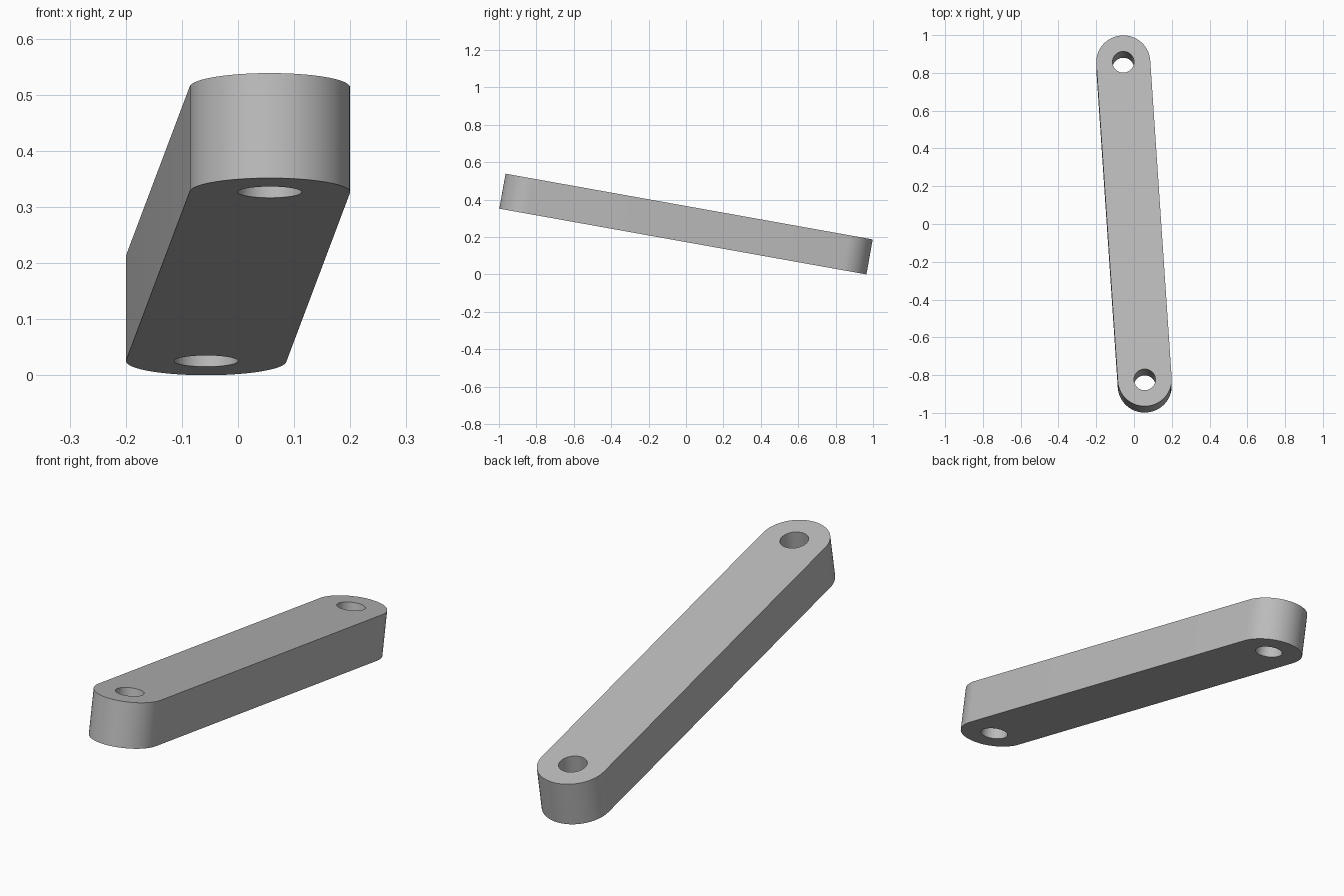
import bpy, bmesh
from math import radians, sin, cos, pi
from mathutils import Matrix

if "Cube" in bpy.data.objects:
    bpy.data.objects.remove(bpy.data.objects["Cube"], do_unlink=True)

RADIUS, HOLE, THICK = 0.143, 0.057, 0.19
HALF = 0.856                      # centre to hole axis
YAW, TILT = radians(3.8), radians(-10.15)
STEPS = 32


def arc(cy, radius, start, sweep, count):
    return [(radius * cos(start + sweep * i / count),
             cy + radius * sin(start + sweep * i / count)) for i in range(count + 1)]


def add_loop(curve, points):
    spline = curve.splines.new('POLY')
    spline.points.add(len(points) - 1)
    for p, (x, y) in zip(spline.points, points):
        p.co = (x, y, 0, 1)
    spline.use_cyclic_u = True


# Rounded bar outline with a pin hole at each end
curve = bpy.data.curves.new("link_profile", 'CURVE')
curve.dimensions = '2D'
curve.fill_mode = 'BOTH'
curve.extrude = THICK / 2
add_loop(curve, arc(HALF, RADIUS, 0, pi, STEPS) + arc(-HALF, RADIUS, pi, pi, STEPS))
for end in (-HALF, HALF):
    add_loop(curve, arc(end, HOLE, 0, 2 * pi, 48)[:-1])

link = bpy.data.objects.new("link_bar", curve)
bpy.context.collection.objects.link(link)
bpy.ops.object.select_all(action='DESELECT')
link.select_set(True)
bpy.context.view_layer.objects.active = link
bpy.ops.object.convert(target='MESH')
link = bpy.context.object

# Weld the caps to the walls, then lean the bar and stand it on the floor
bm = bmesh.new()
bm.from_mesh(link.data)
bmesh.ops.remove_doubles(bm, verts=bm.verts, dist=0.0001)
bmesh.ops.recalc_face_normals(bm, faces=bm.faces)
bm.transform(Matrix.Rotation(TILT, 4, 'X') @ Matrix.Rotation(YAW, 4, 'Z'))
bmesh.ops.translate(bm, verts=bm.verts, vec=(0, 0, -min(v.co.z for v in bm.verts)))
bm.to_mesh(link.data)
bm.free()
bpy.ops.object.shade_smooth_by_angle(angle=radians(30))

# Plain grey finish
grey = bpy.data.materials.new("grey")
grey.use_nodes = True
colour = (0.5, 0.5, 0.5, 1)
grey.diffuse_color = colour
grey.node_tree.nodes["Principled BSDF"].inputs["Base Color"].default_value = colour
link.data.materials.clear()
link.data.materials.append(grey)
